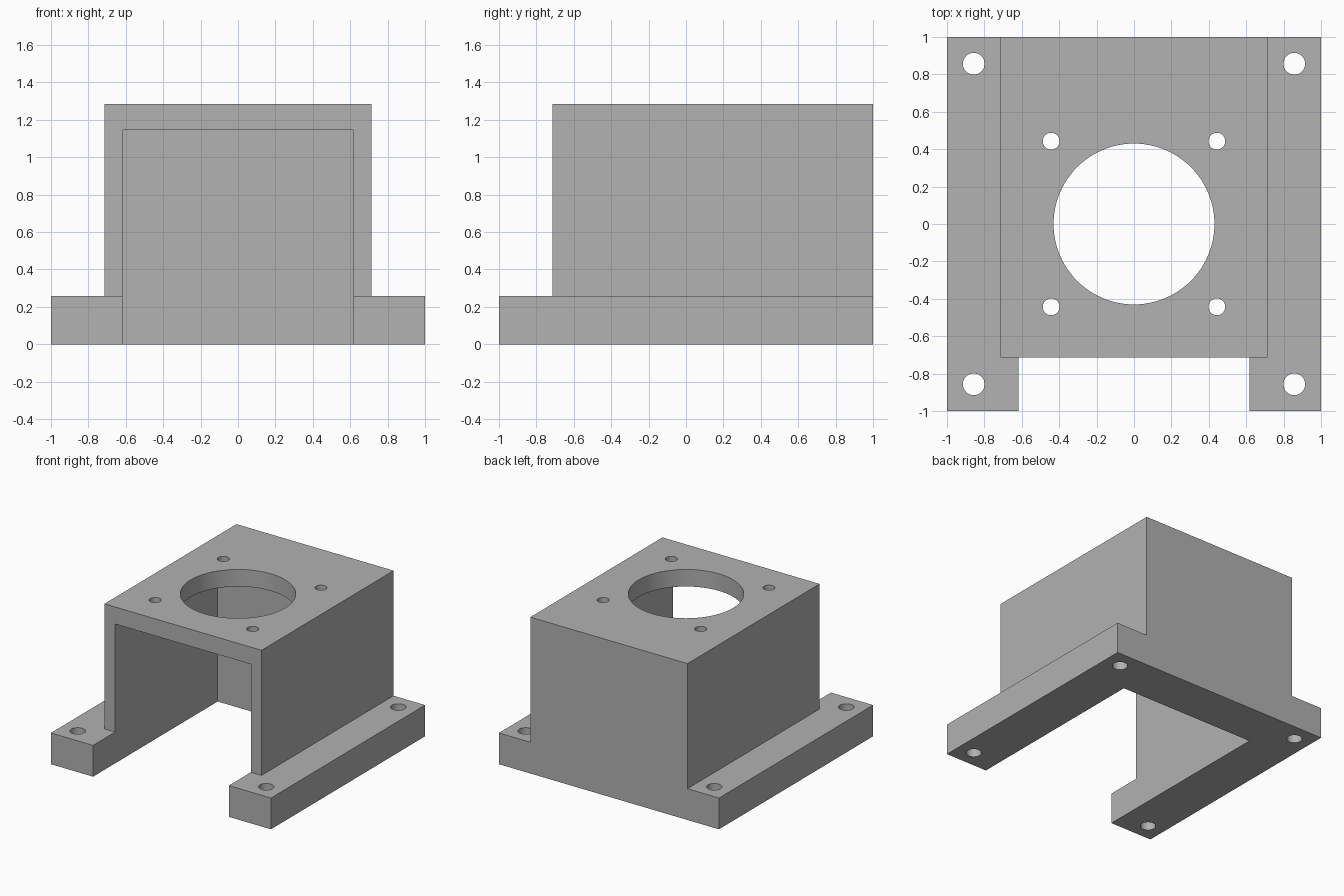
import bpy

old = bpy.data.objects.get("Cube")
if old:
    bpy.data.objects.remove(old, do_unlink=True)

FOOT_TOP, ROOF = 0.257, 1.285
HOUSING_X = 0.714
CAVITY_X, CAVITY_BACK, CAVITY_TOP = 0.617, 0.617, 1.145

grey = bpy.data.materials.new("plain_grey")
grey.use_nodes = True
colour = (0.445, 0.445, 0.445, 1)
grey.diffuse_color = colour
grey.node_tree.nodes["Principled BSDF"].inputs["Base Color"].default_value = colour


def box(name, low, high):
    """Box between two opposite corners."""
    centre = [(a + b) / 2 for a, b in zip(low, high)]
    bpy.ops.mesh.primitive_cube_add(size=1, location=centre)
    ob = bpy.context.object
    ob.name = name
    ob.scale = [b - a for a, b in zip(low, high)]
    bpy.ops.object.transform_apply(location=True, rotation=True, scale=True)
    ob.data.materials.append(grey)
    return ob


def drill(name, x, y, radius, low, high, sides):
    """Vertical round cutter."""
    bpy.ops.mesh.primitive_cylinder_add(
        vertices=sides, radius=radius, depth=high - low,
        location=(x, y, (low + high) / 2))
    ob = bpy.context.object
    ob.name = name
    ob.data.materials.append(grey)
    return ob


def combine(target, tool, operation):
    """Apply a boolean and discard the tool."""
    mod = target.modifiers.new(operation.lower(), "BOOLEAN")
    mod.operation = operation
    mod.solver = "EXACT"
    mod.object = tool
    bpy.context.view_layer.objects.active = target
    bpy.ops.object.modifier_apply(modifier=mod.name)
    bpy.data.objects.remove(tool, do_unlink=True)


# Base flanges and housing as one solid
bracket = box("motor_mount_bracket", (-1, -1, 0), (1, 1, FOOT_TOP))
housing = box("housing", (-HOUSING_X, -HOUSING_X, 0), (HOUSING_X, 1, ROOF))
combine(bracket, housing, "UNION")

# Cavity open at the front and underneath
cavity = box("cavity_cutter", (-CAVITY_X, -1.5, -0.5), (CAVITY_X, CAVITY_BACK, CAVITY_TOP))
combine(bracket, cavity, "DIFFERENCE")

# Large opening in the roof
combine(bracket, drill("bore_cutter", 0, 0, 0.43, 1.0, 1.5, 96), "DIFFERENCE")

# Screw holes in the roof and through the flanges
for sx in (-1, 1):
    for sy in (-1, 1):
        combine(bracket, drill("screw_cutter", sx * 0.443, sy * 0.443, 0.045, 1.0, 1.5, 32), "DIFFERENCE")
        combine(bracket, drill("bolt_cutter", sx * 0.857, sy * 0.857, 0.058, -0.2, 0.5, 32), "DIFFERENCE")

# Smooth bores, crisp edges
bpy.ops.object.select_all(action="DESELECT")
bracket.select_set(True)
bpy.context.view_layer.objects.active = bracket
bpy.ops.object.shade_smooth_by_angle()
